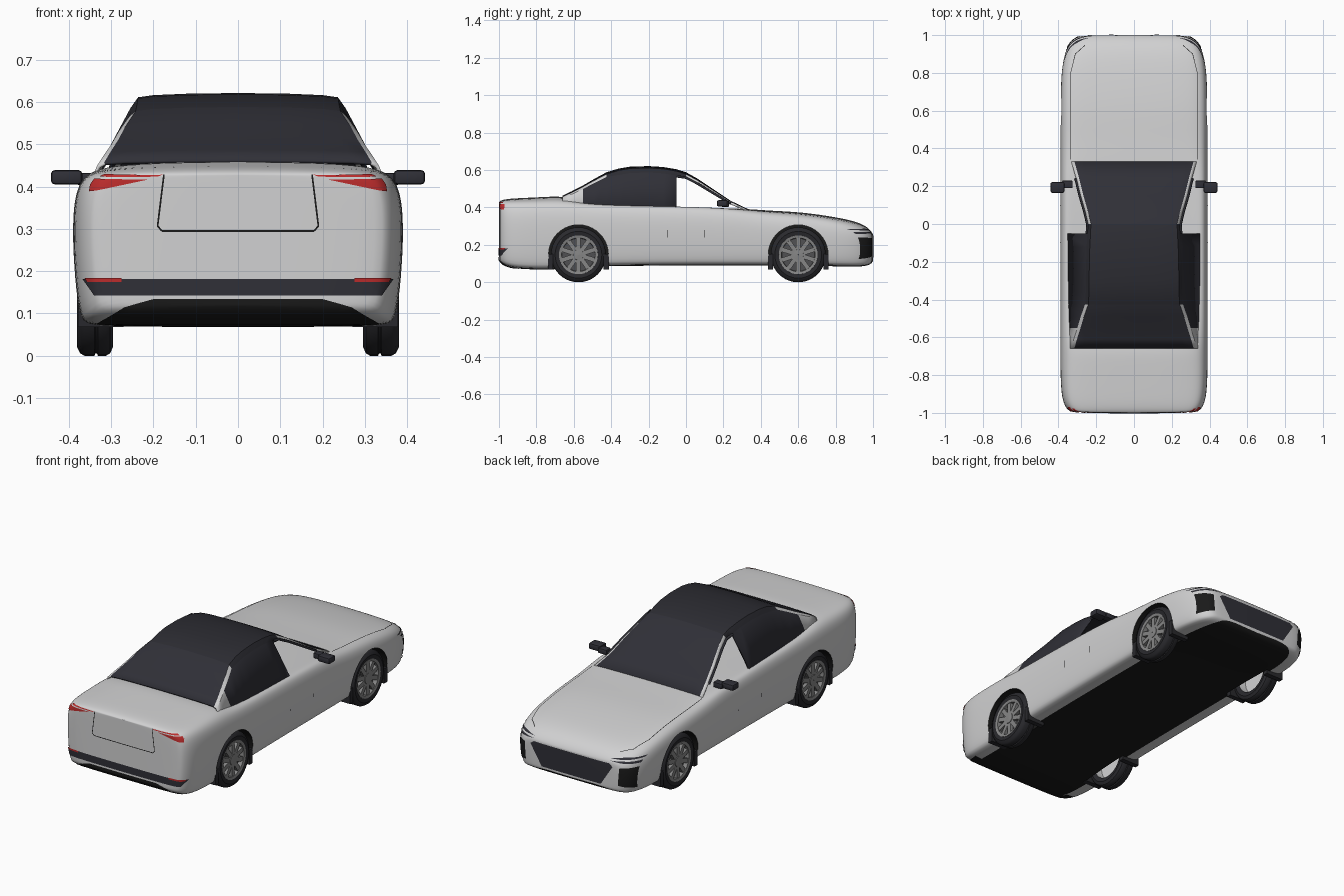
import bpy, bmesh, math
from mathutils import Vector, Matrix

if "Cube" in bpy.data.objects:
    bpy.data.objects.remove(bpy.data.objects["Cube"])

def mat(name, *c):
    m = bpy.data.materials.new(name)
    m.diffuse_color = (*c, 1)
    m.use_nodes = True
    m.node_tree.nodes["Principled BSDF"].inputs["Base Color"].default_value = m.diffuse_color
    return m

PAINT = mat("silver paint", .64, .64, .645)
GLASS = mat("dark glass", .029, .029, .038)
ROOF = mat("roof black", .025, .025, .032)
UNDER = mat("underbody black", .01, .01, .01)
RUBBER = mat("tyre rubber", .022, .022, .026)
RIM = mat("rim grey", .24, .24, .24)
RIM_DARK = mat("rim shadow grey", .08, .08, .085)
RED = mat("lamp red", .5, .025, .025)

def finish(name, bm, mats, angle=35):
    me = bpy.data.meshes.new(name)
    bm.to_mesh(me)
    bm.free()
    for m in mats:
        me.materials.append(m)
    for p in me.polygons:
        p.use_smooth = True
    me.set_sharp_from_angle(angle=math.radians(angle))
    ob = bpy.data.objects.new(name, me)
    bpy.context.collection.objects.link(ob)
    return ob

def box(name, lo, hi, m, bevel=0):
    bm = bmesh.new()
    lo, hi = Vector(lo), Vector(hi)
    bmesh.ops.create_cube(bm, size=1, matrix=Matrix.Translation((lo + hi) / 2) @ Matrix.Diagonal((*(hi - lo), 1)))
    if bevel:
        bmesh.ops.bevel(bm, geom=bm.edges[:], offset=bevel, segments=2, profile=.5, affect='EDGES')
    return finish(name, bm, [m])

# Lower body stations: y, half width, bottom, shoulder, crown
ROWS = [(-1.0, .322, .12, .418, .43), (-.988, .352, .10, .422, .44), (-.95, .376, .08, .424, .447),
        (-.88, .389, .07, .424, .451), (-.75, .392, .067, .424, .457), (-.64, .392, .072, .424, .462),
        (-.53, .392, .084, .416, .42), (-.3, .392, .088, .412, .405), (0, .392, .09, .406, .402),
        (.22, .392, .09, .396, .396), (.34, .391, .09, .378, .392), (.45, .391, .09, .365, .383),
        (.62, .391, .09, .353, .376), (.8, .388, .085, .327, .349), (.9, .37, .083, .303, .328),
        (.96, .345, .086, .278, .303), (.99, .305, .097, .258, .275), (1.0, .27, .115, .24, .255)]
bm = bmesh.new()
rings = []
for y, w, b, s, t in ROWS:
    h = s - b
    half = [(0, b), (.89 * w, b), (.95 * w, b + .012), (.985 * w, b + .3 * h), (w, b + .7 * h),
            (.978 * w, b + .9 * h), (.93 * w, s), (.83 * w, s + (t - s) * .65), (.5 * w, t - .002), (0, t)]
    rings.append([bm.verts.new((x, y, z)) for x, z in half + [(-x, z) for x, z in half[-2:0:-1]]])
N = 18
for a, b in zip(rings, rings[1:]):
    for i in range(N):
        j = (i + 1) % N
        f = bm.faces.new((a[i], a[j], b[j], b[i]))
        f.material_index = 1 if i in (0, N - 1) else 0
for r in (rings[0], rings[-1]):
    for i in range(9):
        vs = [r[i], r[i + 1], r[(N - i - 1) % N], r[(N - i) % N]]
        bm.faces.new(list(dict.fromkeys(vs)))
bmesh.ops.recalc_face_normals(bm, faces=bm.faces)
body = finish("body", bm, [PAINT, UNDER])
body.modifiers.new("smooth", 'SUBSURF').levels = 2

# Wheel arches cut from the body
WHEELS = [-.575, .6]
R, ARCH = .147, .16
bm = bmesh.new()
for y in WHEELS:
    for s in (1, -1):
        bmesh.ops.create_cone(bm, cap_ends=True, segments=40, radius1=ARCH, radius2=ARCH, depth=.2,
                              matrix=Matrix.Translation((s * .37, y, R)) @ Matrix.Rotation(math.pi / 2, 4, 'Y'))
cutter = finish("arch_cutter", bm, [])
cutter.hide_render = True
cut = body.modifiers.new("arches", 'BOOLEAN')
cut.operation, cut.object, cut.solver = 'DIFFERENCE', cutter, 'EXACT'
done = bpy.data.meshes.new_from_object(body.evaluated_get(bpy.context.evaluated_depsgraph_get()))
body.modifiers.clear()
body.data = done
bpy.data.objects.remove(cutter)
for p in done.polygons:
    c = p.center
    if abs(c.x) > .2 and any(math.hypot(c.y - y, c.z - R) < ARCH + .0005 for y in WHEELS):
        p.material_index = 1
done.set_sharp_from_angle(angle=math.radians(35))

# Thin plates that follow the body inside a convex outline, seen along one axis
def plate(name, pts, axis, sign, m, off=.003, mirror=False, facing=.12):
    bm = bmesh.new()
    bm.from_mesh(body.data)
    ia, ib = [i for i in range(3) if i != axis]
    mid = sum((Vector(p) for p in pts), Vector((0, 0))) / len(pts)
    for k, p in enumerate(pts):
        p, q = Vector(p), Vector(pts[(k + 1) % len(pts)])
        n = Vector((q.y - p.y, p.x - q.x))
        if n.dot(p - mid) < 0:
            n = -n
        co, no = Vector(), Vector()
        co[ia], co[ib], no[ia], no[ib] = p.x, p.y, n.x, n.y
        bmesh.ops.bisect_plane(bm, geom=bm.verts[:] + bm.edges[:] + bm.faces[:], plane_co=co,
                               plane_no=no.normalized(), clear_outer=True)
    bmesh.ops.delete(bm, geom=[f for f in bm.faces if f.normal[axis] * sign < facing], context='FACES')
    bm.normal_update()
    for v in bm.verts:
        v.co += v.normal * off
    for f in bm.faces:
        f.material_index = 0
    finish(name, bm, [m])
    if mirror:
        if axis == 0:
            plate(name + "_left", pts, axis, -sign, m, off, False, facing)
        else:
            plate(name + "_left", [(-x, z) for x, z in pts], axis, sign, m, off, False, facing)

def seam(name, pts, axis, sign, w=.004, mirror=True):
    for p, q in zip(pts, pts[1:]):
        p, q = Vector(p), Vector(q)
        n = (q - p).orthogonal().normalized() * w / 2
        plate(name, [p + n, q + n, q - n, p - n], axis, sign, UNDER, .0015, mirror)

# Rear details
plate("diffuser", [(-.345, .06), (-.345, .072), (-.27, .115), (-.2, .134), (.2, .134), (.27, .115), (.345, .072), (.345, .06)], 1, -1, UNDER)
plate("rear_bar", [(-.365, .182), (.365, .182), (.338, .143), (-.338, .143)], 1, -1, GLASS)
plate("rear_reflector", [(.275, .184), (.358, .184), (.353, .175), (.275, .175)], 1, -1, RED, .005, True)
plate("tail_lamp_strip", [(.178, .427), (.345, .427), (.345, .421), (.19, .423)], 1, -1, RED, .003, True, .4)
plate("tail_lamp", [(.21, .417), (.345, .417), (.35, .388), (.335, .39)], 1, -1, RED, .003, True, .4)
seam("boot_seam", [(.175, .428), (.19, .307), (.18, .295), (0, .295)], 1, -1)

# Front details
plate("grille", [(-.25, .235), (-.23, .25), (.23, .25), (.25, .235), (.18, .125), (-.18, .125)], 1, 1, GLASS)
plate("side_intake", [(.288, .235), (.358, .24), (.348, .125), (.28, .14)], 1, 1, UNDER, .003, True)
plate("headlamp", [(.2, .268), (.30, .284), (.368, .284), (.36, .275), (.3, .274)], 1, 1, GLASS, .003, True)
plate("headlamp_lower", [(.23, .263), (.3, .268), (.362, .268), (.36, .257), (.3, .259)], 1, 1, GLASS, .003, True)
seam("bonnet_seam", [(.335, .34), (.335, .8), (.31, .9), (.26, .945)], 2, 1, .003)
seam("door_seam", [(-.1, .24), (-.1, .28)], 0, 1, .003)
seam("door_seam_front", [(.1, .24), (.1, .28)], 0, 1, .003)

# Cabin shell stations: y, crown height, half width of the glass
CABIN = [(.33, .392, .315), (.24, .435, .29), (.15, .495, .268), (.06, .555, .242), (0, .588, .228), (-.05, .604, .23),
         (-.12, .616, .234), (-.2, .621, .236), (-.3, .618, .238), (-.36, .608, .238), (-.425, .588, .242),
         (-.49, .553, .265), (-.55, .518, .283), (-.61, .487, .302), (-.66, .463, .316)]
bm = bmesh.new()
strips, rail = [], []
for y, z, x in CABIN:
    d = .003 + .007 * min(1, max(0, (z - .4) / .18))
    pw, drop = .017, (2.4 if -.4 < y < -.02 else 1.5) * d
    pts = [(0, z), (.5 * x, z - .15 * d), (.85 * x, z - .5 * d), (x, z - d), (x + pw, z - d - drop)]
    rail.append((x + pw, y, z - d - drop))
    pts.append((.356 if y < .2 else .345, .395))
    strips.append({s: [bm.verts.new((s * px, y, pz)) for px, pz in pts] for s in (1, -1)})
for k in range(len(CABIN) - 1):
    y = (CABIN[k][0] + CABIN[k + 1][0]) / 2
    roof = -.425 < y < 0
    for s in (1, -1):
        a, b = strips[k][s], strips[k + 1][s]
        for i in range(5):
            if i == 4 and y > -.05:
                continue    # open front side window
            f = bm.faces.new((a[i], b[i], b[i + 1], a[i + 1])[::s])
            f.material_index = (2 if roof else 1) if i < 3 else (2 if roof else 0) if i == 3 else (1 if y > -.55 else 0)
bmesh.ops.remove_doubles(bm, verts=bm.verts, dist=1e-5)
bmesh.ops.delete(bm, geom=[v for v in bm.verts if not v.link_faces], context='VERTS')
bmesh.ops.recalc_face_normals(bm, faces=bm.faces)
cabin = finish("cabin", bm, [PAINT, GLASS, ROOF], 28)
th = cabin.modifiers.new("thickness", 'SOLIDIFY')
th.thickness, th.offset = .008, -1

# Dark frame around the front side window
for s in (1, -1):
    cu = bpy.data.curves.new("window_frame", 'CURVE')
    cu.dimensions, cu.bevel_depth, cu.bevel_resolution = '3D', .007, 1
    sp = cu.splines.new('POLY')
    pts = [((x + .002) * s, y, z - .004) for x, y, z in rail[1:6]]
    sp.points.add(len(pts) - 1)
    for p, c in zip(sp.points, pts):
        p.co = (*c, 1)
    cu.materials.append(ROOF)
    bpy.context.collection.objects.link(bpy.data.objects.new("window_frame", cu))

# Door mirrors
for s in (1, -1):
    xs = sorted((s * .368, s * .442))
    box("mirror", (xs[0], .165, .405), (xs[1], .222, .439), GLASS, .009)
    xs = sorted((s * .325, s * .38))
    box("mirror_arm", (xs[0], .19, .403), (xs[1], .23, .432), GLASS, .005)

# Wheels: turned profiles (x outward, radius) around the axle
def lathe(bm, prof, idx, n=40):
    vs = [[bm.verts.new((x, r * math.cos(a), r * math.sin(a))) for x, r in prof]
          for a in (2 * math.pi * k / n for k in range(n))]
    for k in range(n):
        for i in range(len(prof) - 1):
            f = bm.faces.new((vs[k][i], vs[k][i + 1], vs[(k + 1) % n][i + 1], vs[(k + 1) % n][i]))
            f.material_index = idx

TYRE = [(.30, .102), (.295, .125), (.302, .141), (.312, R), (.331, R), (.333, .141), (.337, .141), (.339, R),
        (.363, R), (.373, .141), (.381, .125), (.377, .102)]
for y in WHEELS:
    for s in (1, -1):
        bm = bmesh.new()
        lathe(bm, TYRE, 0)
        lathe(bm, [(.30, .102), (.343, .098), (.346, .001)], 3)    # inner barrel
        lathe(bm, [(.352, .1), (.355, .001)], 2)
        lathe(bm, [(.352, .088), (.376, .09), (.379, .104), (.372, .105)], 1)
        lathe(bm, [(.355, .03), (.376, .028), (.378, .001)], 1)
        for k in range(10):
            m = Matrix.Rotation(k * math.pi / 5, 4, 'X') @ Matrix.Translation((.364, 0, .057)) @ Matrix.Diagonal((.018, .024, .078, 1))
            new = bmesh.ops.create_cube(bm, size=1, matrix=m)["verts"]
            for f in {f for v in new for f in v.link_faces}:
                f.material_index = 1
        bmesh.ops.recalc_face_normals(bm, faces=bm.faces)
        if s < 0:
            bmesh.ops.rotate(bm, verts=bm.verts, matrix=Matrix.Rotation(math.pi, 3, 'Z'))
        bmesh.ops.translate(bm, verts=bm.verts, vec=(0, y, R))
        finish("wheel", bm, [RUBBER, RIM, RIM_DARK, PAINT])
        # Arch liner flaps
        for e in (-1, 1):
            xs = sorted((s * .27, s * .378))
            ys = sorted((y + e * .135, y + e * .162))
            box("arch_flap", (xs[0], ys[0], .068), (xs[1], ys[1], .15), RUBBER)
